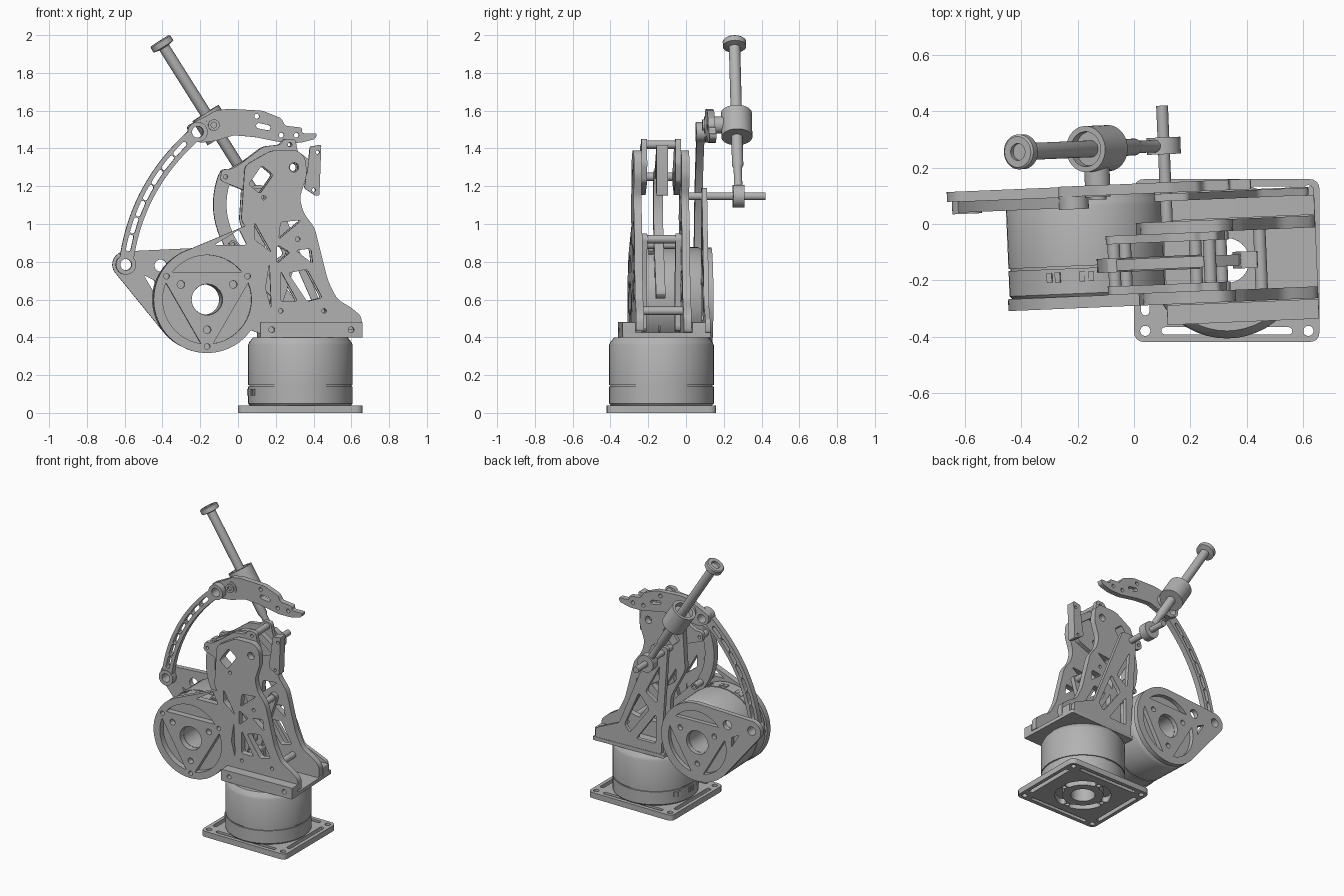
import bpy, bmesh
from math import sin, cos, radians, tau
from mathutils import Vector, Matrix
from mathutils.geometry import convex_hull_2d

cube = bpy.data.objects.get("Cube")
if cube:
    bpy.data.objects.remove(cube, do_unlink=True)

grey = bpy.data.materials.new("machined_grey")
grey.use_nodes = True
colour = (0.45, 0.45, 0.45, 1)
grey.diffuse_color = colour
grey.node_tree.nodes["Principled BSDF"].inputs["Base Color"].default_value = colour

# The whole arm is swivelled a little on the base motor's axis
AXIS = Vector((0.33, -0.13, 0))
SWIVEL = Matrix.Translation(AXIS) @ Matrix.Rotation(radians(2.4), 4, "Z") @ Matrix.Translation(-AXIS)
FIXED = Matrix.Identity(4)
parts = []


def add_mesh(name, bm, matrix):
    bmesh.ops.remove_doubles(bm, verts=bm.verts, dist=1e-5)
    bmesh.ops.recalc_face_normals(bm, faces=bm.faces)
    bm.transform(matrix)
    mesh = bpy.data.meshes.new(name)
    bm.to_mesh(mesh)
    bm.free()
    mesh.materials.append(grey)
    obj = bpy.data.objects.new(name, mesh)
    bpy.context.collection.objects.link(obj)
    parts.append(obj)


# Outline helpers, in hundredths of a unit
def circle(x, y, r, start=0, end=360, n=32):
    full = end - start == 360
    angles = [radians(start + (end - start) * i / (n if full else n - 1)) for i in range(n)]
    return [Vector((x + r * cos(a), y + r * sin(a))) for a in angles]


def soft(points, radius):
    pts, out = [Vector(p) for p in points], []
    for i, p in enumerate(pts):
        a, b = pts[i - 1] - p, pts[(i + 1) % len(pts)] - p
        d = min(radius, 0.4 * a.length, 0.4 * b.length)
        a, b = p + a.normalized() * d, p + b.normalized() * d
        for k in range(5):
            t = k / 4
            out.append(a * (1 - t) ** 2 + p * 2 * t * (1 - t) + b * t * t)
    return out


def strip(path, r):
    pts = [Vector(p) for p in path]
    left, right = [], []
    for i, p in enumerate(pts):
        d = (pts[min(i + 1, len(pts) - 1)] - pts[max(i - 1, 0)]).normalized()
        n = Vector((-d.y, d.x)) * r
        left.append(p + n)
        right.append(p - n)

    def cap(p, edge):
        return [p + Matrix.Rotation(-radians(a), 2) @ (edge - p) for a in range(30, 180, 30)]
    return left + cap(pts[-1], left[-1]) + right[::-1] + cap(pts[0], right[0])


def bezier(a, c, b, t):
    return Vector(a) * (1 - t) ** 2 + Vector(c) * 2 * t * (1 - t) + Vector(b) * t * t


def hull(points):
    return [points[i] for i in convex_hull_2d(points)]


def segments(x, y, r, first, spread):
    return [circle(x, y, r, a - spread, a + spread, 16) for a in (first, first + 120, first + 240)]


def plate(name, loops, lo, hi, upright=True, matrix=SWIVEL):
    curve = bpy.data.curves.new(name, "CURVE")
    curve.dimensions, curve.fill_mode = "2D", "BOTH"
    curve.extrude = (hi - lo) / 2
    for loop in loops:
        spline = curve.splines.new("POLY")
        spline.points.add(len(loop) - 1)
        for point, p in zip(spline.points, loop):
            point.co = (p[0] / 100, p[1] / 100, 0, 1)
        spline.use_cyclic_u = True
    temp = bpy.data.objects.new("outline", curve)
    bpy.context.collection.objects.link(temp)
    deps = bpy.context.evaluated_depsgraph_get()
    mesh = bpy.data.meshes.new_from_object(temp.evaluated_get(deps))
    bm = bmesh.new()
    bm.from_mesh(mesh)
    bpy.data.objects.remove(temp)
    bpy.data.curves.remove(curve)
    bpy.data.meshes.remove(mesh)
    mid = (lo + hi) / 2
    place = Matrix.Translation((0, mid, 0)) @ Matrix.Rotation(radians(90), 4, "X")
    add_mesh(name, bm, matrix @ (place if upright else Matrix.Translation((0, 0, mid))))


def lathe(name, profile, matrix):
    bm = bmesh.new()
    verts = [bm.verts.new((r, 0, h)) for r, h in profile]
    edges = [bm.edges.new((verts[i - 1], v)) for i, v in enumerate(verts)]
    bmesh.ops.spin(bm, geom=verts + edges, cent=(0, 0, 0), axis=(0, 0, 1), angle=tau, steps=48)
    add_mesh(name, bm, matrix)


def tube(name, start, end, r, inner=0):
    start, end = Vector(start), Vector(end)
    turn = (end - start).to_track_quat("Z", "Y").to_matrix().to_4x4()
    h = (end - start).length
    lathe(name, [(inner, 0), (r, 0), (r, h), (inner, h)], SWIVEL @ Matrix.Translation(start) @ turn)


# Two identical hollow motors, each with three connectors
def motor(name, matrix):
    lathe(name, [(0.08, 0), (0.268, 0), (0.277, 0.01), (0.277, 0.1), (0.27, 0.1), (0.27, 0.108), (0.277, 0.108),
                 (0.277, 0.32), (0.27, 0.335), (0.25, 0.36), (0.08, 0.36)], matrix)
    for i in (-1, 0, 1):
        turn = Matrix.Rotation(radians(180 + 25 * i), 4, "Z")
        for j in (-1, 1):
            bm = bmesh.new()
            bmesh.ops.create_cube(bm, size=1)
            bm.transform(turn @ Matrix.Translation((0.272, j * 0.016, 0.07)) @ Matrix.Diagonal((0.02, 0.02, 0.035, 1)))
            add_mesh(name + "_connector", bm, matrix)


motor("base_motor", Matrix.Translation((0.33, -0.13, 0.04)))
sideways = Matrix(((0, -1, 0), (0, 0, 1), (-1, 0, 0))).to_4x4()
motor("shoulder_motor", SWIVEL @ Matrix.Translation((-0.17, -0.235, 0.6)) @ sideways)

# Slotted base plate
cx, cy = 33, -13
base = [soft([(0, -42), (66, -42), (66, 16), (0, 16)], 4), circle(cx, cy, 8)]
for s in (-1, 1):
    base += [circle(cx + s * 29, cy + t * 25, 1.8) for t in (-1, 1)]
    base.append(strip([(cx - 22, cy + s * 25), (cx + 22, cy + s * 25)], 1.3))
    base.append(strip([(cx + s * 29, cy - 18), (cx + s * 29, cy + 18)], 1.5))
for a in range(0, 360, 90):
    base.append(strip(circle(cx, cy, 16, a + 15, a + 75, 10), 2.5))
    base.append(circle(*circle(cx, cy, 16, a, a + 1, 2)[0], 1.5))
plate("base_plate", base, 0, 0.04, False, FIXED)

# Turntable floor and the two clamping bars
plate("turntable", [soft([(11, -35), (65, -35), (65, 12), (11, 12)], 1), circle(cx, cy, 8)], 0.4, 0.425, False)
bar = [soft([(11, 40), (65, 40), (65, 48), (11, 48)], 0.5), circle(17, 44, 1.5), circle(59, 44, 1.5)]
for lo in (-0.35, 0.02):
    plate("clamp_bar", bar, lo, lo + 0.07)

# Tall side frames; the front one also carries the motor
right_edge = [(65, 42), (65, 51), (59, 56), (52, 60), (47, 70), (42, 90), (40, 98), (34, 106), (32, 114),
              (36, 126), (35, 135), (31, 139), (17, 139), (3, 131), (1, 101)]
truss = [[(8, 101), (8, 92), (17, 85)], [(22, 101), (33, 102), (21, 92)], [(20, 89), (27, 85), (20, 79)],
         [(30, 86), (38, 87), (39, 79)], [(22, 75), (22, 59), (31, 59)], [(26, 74), (36, 76), (44, 61), (36, 59)],
         [(16, 79), (17, 55), (14, 66)], [(5, 121), (12, 131), (18, 126), (11, 116)]]
openings = [soft(t, 1.5) for t in truss]
openings += [circle(29, 130, 2.5)] + [circle(x, z, 1.2) for x, z in ((13, 114), (31, 92), (22, 54), (45, 54))]
mount = soft(right_edge, 3) + circle(-17, 60, 28.3, 118, 325, 48) + [Vector((11, 42))]
face = [circle(-17, 60, 8.2), soft([(-13, 89), (0, 97), (4, 89)], 1)] + segments(-17, 60, 23.5, 90, 52)
for a in (30, 150, 270):
    for r, hole in ((24.8, 1.5), (16, 2)):
        face.append(circle(-17 + r * cos(radians(a)), 60 + r * sin(radians(a)), hole))
plate("front_frame", [mount] + openings + face, -0.277, -0.235)
plate("back_frame", [soft(right_edge + [(12, 80), (13, 42)], 3)] + openings[:6] + openings[7:], -0.025, 0.017)

# Triangular stay that holds the pivot pin
stay = [[(13, 42), (63, 42), (63, 49), (45, 57), (20, 119), (8, 119)], [(17, 49), (17, 70), (32, 49)],
        [(22, 72), (37, 52), (41, 57), (30, 82)], [(16, 78), (14, 105), (25, 84)]]
plate("pin_stay", [soft(s, 2) for s in stay], 0.09, 0.117)

# Inner cheeks and struts, one pair behind each frame
cheek = soft([(-10, 123), (-9, 129), (-4, 129), (1, 132), (13, 141), (22, 142), (24, 145), (30, 145), (31, 139),
              (33, 132), (30, 122), (10, 115), (0, 119)], 2)
for lo in (-0.235, -0.055):
    plate("inner_cheek", [cheek, circle(-7, 125, 1.6), circle(27, 142, 1.5), circle(29, 130, 2),
                          soft(truss[-1], 1)], lo, lo + 0.03)
    plate("inner_strut", [strip([(31, 92), (20, 58), (22, 46)], 3)], lo, lo + 0.03)
for x, z in ((-7, 125), (27, 142), (31, 92), (22, 54), (45, 54), (-3, 89)):
    tube("spacer", (x / 100, -0.235, z / 100), (x / 100, -0.025, z / 100), 0.022, 0.011)

# Middle linkage: curved rocker, lower link and finger
rocker = [bezier((-7, 125), (-14, 106), (-3, 88), i / 12) for i in range(13)]
plate("curved_rocker", [strip(rocker, 3.5), circle(-7, 125, 1.5), circle(-3, 88, 1.5)], -0.155, -0.105)
plate("lower_link", [strip([(-3, 88), (20, 64)], 3.5)], -0.155, -0.105)
plate("middle_link", [strip([(-7, 125), (14, 137), (27, 139), (39, 130)], 2.5)], -0.15, -0.11)
plate("finger", [soft([(38, 141), (44, 142), (43, 115), (41, 115), (35, 119), (37, 131)], 1),
                 circle(42, 138, 1), circle(40, 118, 1)], -0.16, -0.1)

# Crank behind the shoulder motor
tip, elbow = (-58.5, 78.5), (-20.5, 148.7)
crank = [hull(circle(-17, 60, 27.5, n=64) + circle(*tip, 7)), circle(-17, 60, 8.2), circle(*tip, 3),
         circle(-40, 78, 3.2), soft([(-49, 73), (-43, 70), (-43, 63)], 1)] + segments(-17, 60, 22, 90, 48)
for a in (30, 150, 270):
    crank.append(circle(-17 + 15 * cos(radians(a)), 60 + 15 * sin(radians(a)), 1.8))
plate("shoulder_crank", crank, 0.12, 0.155)

# Bowed link with a row of slots
def bow(t):
    return bezier(tip, (-53.5, 120.4), elbow, t)


link = [strip([bow(i / 24) for i in range(25)], 3.7), circle(*tip, 3), circle(*elbow, 3)]
for i in range(7):
    start = 0.1 + 0.118 * i
    link.append(strip([bow(start + 0.02 * k) for k in range(5)], 1.3))
plate("bowed_link", link, 0.08, 0.12)
for x, z in (tip, elbow):
    tube("link_boss", (x / 100, 0.075, z / 100), (x / 100, 0.12, z / 100), 0.053, 0.03)

# Upper arm plate
arm = soft([(-26, 152), (-16, 157), (-11, 160), (-4, 161), (14, 160), (24, 156), (26, 152), (35, 151), (35, 148),
            (43, 148), (42, 145), (34, 143), (25, 143), (10, 146), (-1, 147), (-11, 144), (-19, 143), (-25, 146)], 1.5)
holes = [circle(x, z, 1.3) for x, z in ((11, 157), (24, 147), (32, 147))]
plate("upper_arm", [arm, circle(*elbow, 3), strip([(12, 152), (17, 151)], 1.4)] + holes, 0.12, 0.157)

# Plunger rod, its collar, the end eye and the pivot pin
eye = Vector((0.123, 0.287, 1.147))
top = Vector((-0.387, 0.287, 1.955))
down = (eye - top).normalized()
along = SWIVEL @ Matrix.Translation(top) @ down.to_track_quat("Z", "Y").to_matrix().to_4x4()
lathe("plunger_rod", [(0, 0), (0.03, 0), (0.03, -0.018), (0.055, -0.018), (0.062, -0.012), (0.062, 0.018),
                      (0.03, 0.025), (0.03, 0.76), (0.022, 0.78), (0.022, 0.92), (0, 0.92)], along)
lathe("collar", [(0.03, 0.47), (0.062, 0.47), (0.062, 0.435), (0.082, 0.435), (0.082, 0.585), (0.03, 0.585)], along)
tube("collar_stub", (-0.118, 0.115, 1.524), (-0.118, 0.23, 1.524), 0.045)
tube("collar_bolt", (-0.118, 0.105, 1.524), (-0.118, 0.12, 1.524), 0.03, 0.015)
tube("rod_eye", (eye.x, 0.257, eye.z), (eye.x, 0.317, eye.z), 0.06, 0.02)
tube("pivot_pin", (eye.x, 0.01, eye.z), (eye.x, 0.43, eye.z), 0.021)

bpy.ops.object.select_all(action="DESELECT")
for obj in parts:
    obj.select_set(True)
bpy.context.view_layer.objects.active = parts[0]
bpy.ops.object.shade_smooth_by_angle(angle=radians(30))
